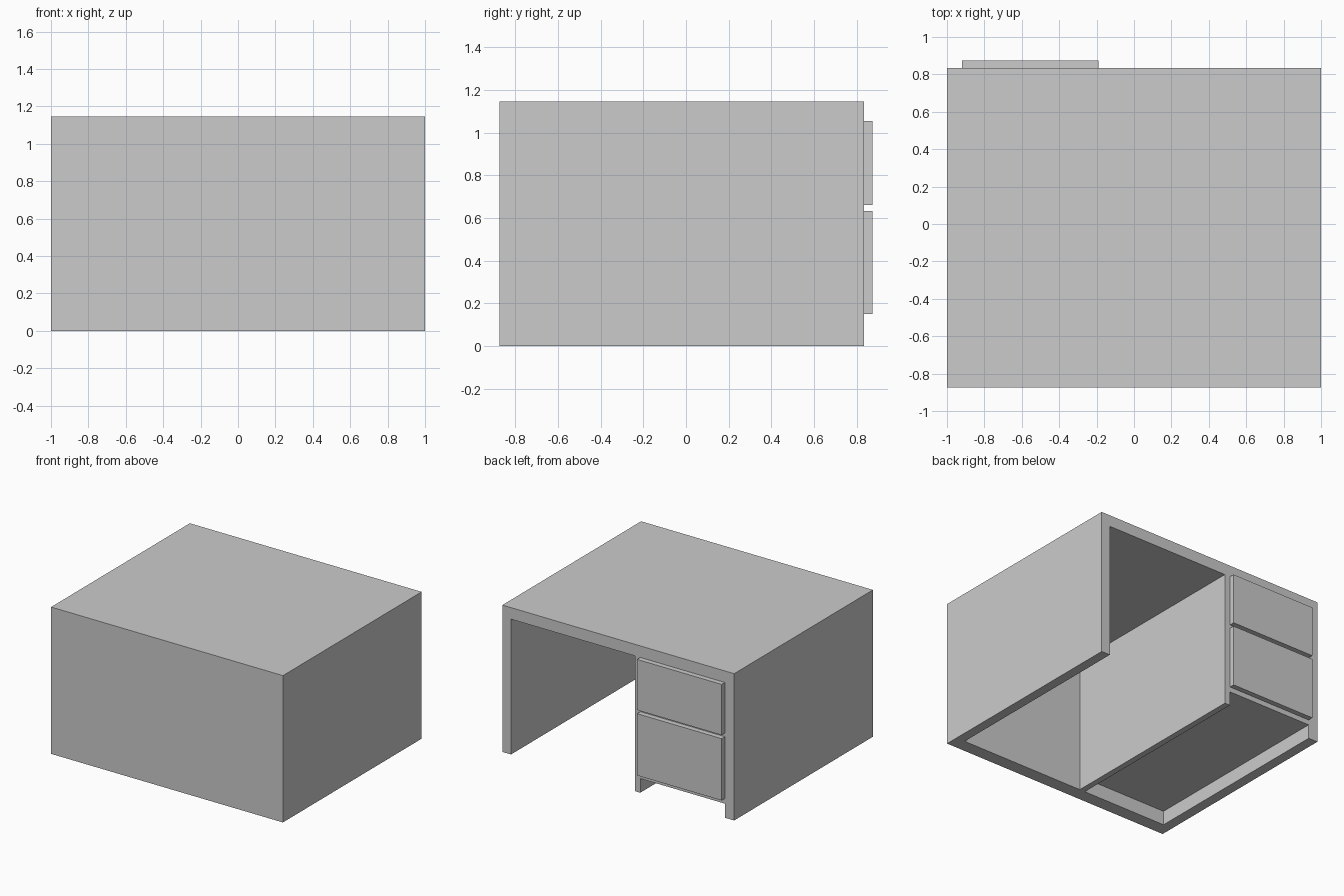
import bpy
import bmesh
from mathutils import Vector

if "Cube" in bpy.data.objects:
    bpy.data.objects.remove(bpy.data.objects["Cube"])

FRONT, BACK, TOP = 0.835, -0.875, 1.145   # drawer side, modesty side, height
INNER_BACK = -0.77                        # inner face of the modesty panel
PED_L, PED_R = -0.92, -0.19               # pedestal width between its side panels


def box(name, lo, hi):
    """Axis-aligned box between two corners."""
    lo, hi = Vector(lo), Vector(hi)
    bm = bmesh.new()
    bmesh.ops.create_cube(bm, size=1)
    for v in bm.verts:
        v.co = (lo + hi) / 2 + v.co * (hi - lo)
    mesh = bpy.data.meshes.new(name)
    bm.to_mesh(mesh)
    bm.free()
    obj = bpy.data.objects.new(name, mesh)
    bpy.context.collection.objects.link(obj)
    return obj


def carve(target, lo, hi):
    """Subtract a box from the target and discard the cutter."""
    cutter = box("cutter", lo, hi)
    cutter.hide_render = True
    mod = target.modifiers.new("carve", 'BOOLEAN')
    mod.operation = 'DIFFERENCE'
    mod.solver = 'EXACT'
    mod.object = cutter
    bpy.context.view_layer.objects.active = target
    bpy.ops.object.modifier_apply(modifier=mod.name)
    bpy.data.objects.remove(cutter)


# Desk body: one block with the knee space and the pedestal's toe space carved out
body = box("desk_body", (-1, BACK, 0), (1, FRONT, TOP))
carve(body, (-0.143, INNER_BACK, -0.1), (0.925, 1.0, 1.055))
carve(body, (PED_L, INNER_BACK, -0.1), (PED_R, 1.0, 0.11))

# Drawer fronts standing proud of the pedestal
for name, z0, z1 in (("lower_drawer_front", 0.15, 0.632),
                     ("upper_drawer_front", 0.66, 1.055)):
    box(name, (PED_L, FRONT, z0), (PED_R, 0.875, z1))
